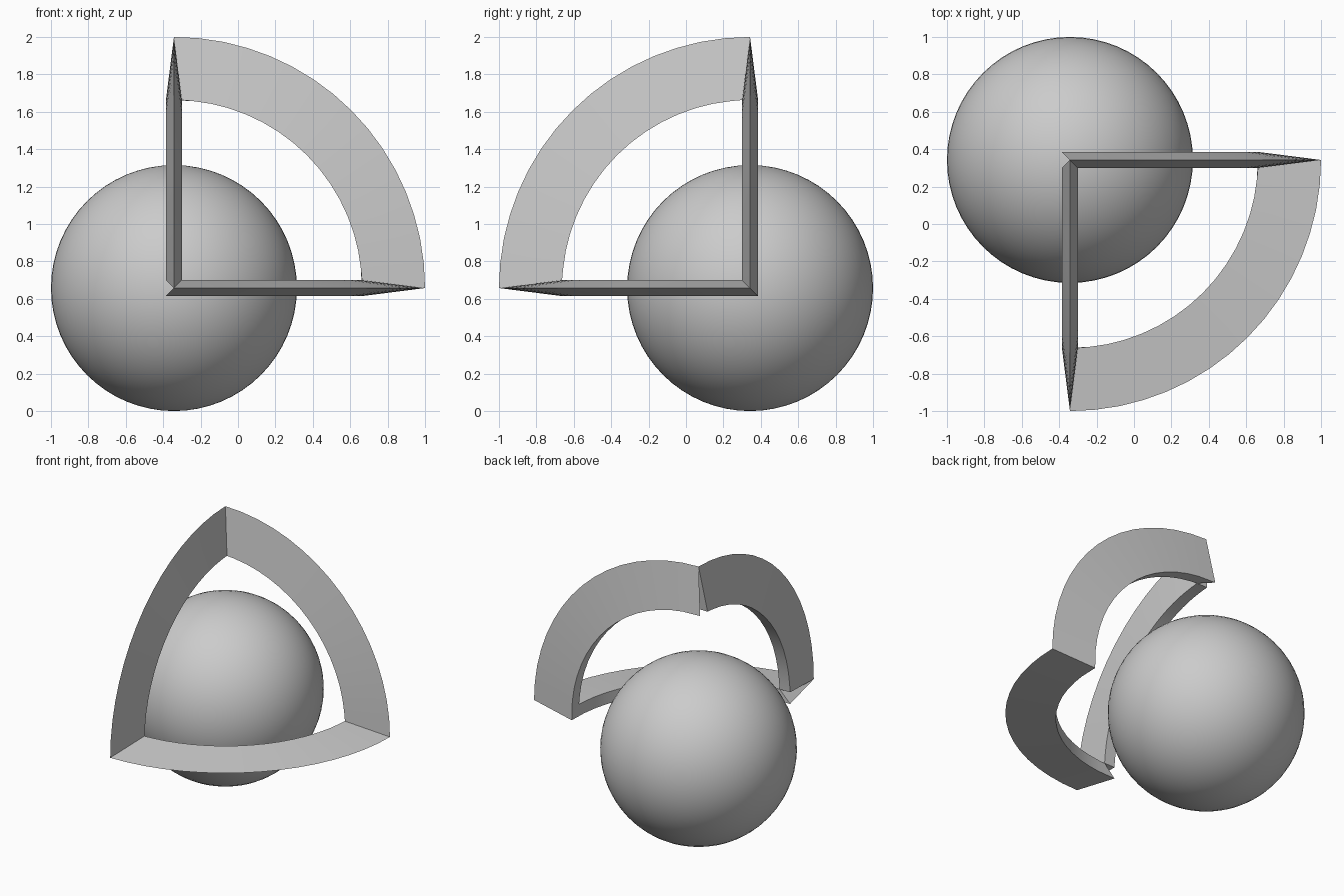
import bpy, bmesh
from math import sin, cos, pi, radians
from mathutils import Vector

if "Cube" in bpy.data.objects:
    bpy.data.objects.remove(bpy.data.objects["Cube"])

C = Vector((-0.3425, 0.3425, 0.6575))   # shared centre of ball and arcs
R_BALL, R_OUT, R_IN, W = 0.6575, 1.3425, 1.005, 0.043
SEG = 16
X, Y, Z = Vector((1, 0, 0)), Vector((0, -1, 0)), Vector((0, 0, 1))


def smooth(obj):
    bpy.ops.object.select_all(action='DESELECT')
    obj.select_set(True)
    bpy.context.view_layer.objects.active = obj
    bpy.ops.object.shade_smooth_by_angle(angle=radians(30))


def wedge_arc(name, u, v, n, mitred):
    """Quarter arc from u to v, triangular section with its sharp edge outward.
    n points to the inner side; mitred arcs run past the corner on the far side."""
    bm = bmesh.new()
    rings = []
    for i in range(SEG + 1):
        t = pi / 2 * i / SEG
        ring = [bm.verts.new(C + R_OUT * (cos(t) * u + sin(t) * v))]
        for side in (1, -1):
            p, q = R_IN * cos(t), R_IN * sin(t)
            end = -W if (side < 0 and mitred) else W
            if i == 0:
                q = end
            elif i == SEG:
                p = end
            ring.append(bm.verts.new(C + p * u + q * v + side * W * n))
        rings.append(ring)
    for a, b in zip(rings, rings[1:]):
        for k in range(3):
            j = (k + 1) % 3
            bm.faces.new((a[k], a[j], b[j], b[k]))
    bm.faces.new(rings[0])
    bm.faces.new(rings[-1])
    bmesh.ops.recalc_face_normals(bm, faces=bm.faces)
    me = bpy.data.meshes.new(name)
    bm.to_mesh(me)
    bm.free()
    obj = bpy.data.objects.new(name, me)
    bpy.context.collection.objects.link(obj)
    smooth(obj)


# Ball
bpy.ops.mesh.primitive_uv_sphere_add(segments=64, ring_count=32, radius=R_BALL, location=C)
ball = bpy.context.object
ball.name = "ball"
smooth(ball)

# Three arcs framing one octant around the ball
wedge_arc("back_arc", X, Z, Y, True)
wedge_arc("side_arc", Y, Z, X, False)
wedge_arc("bottom_arc", X, Y, Z, True)
